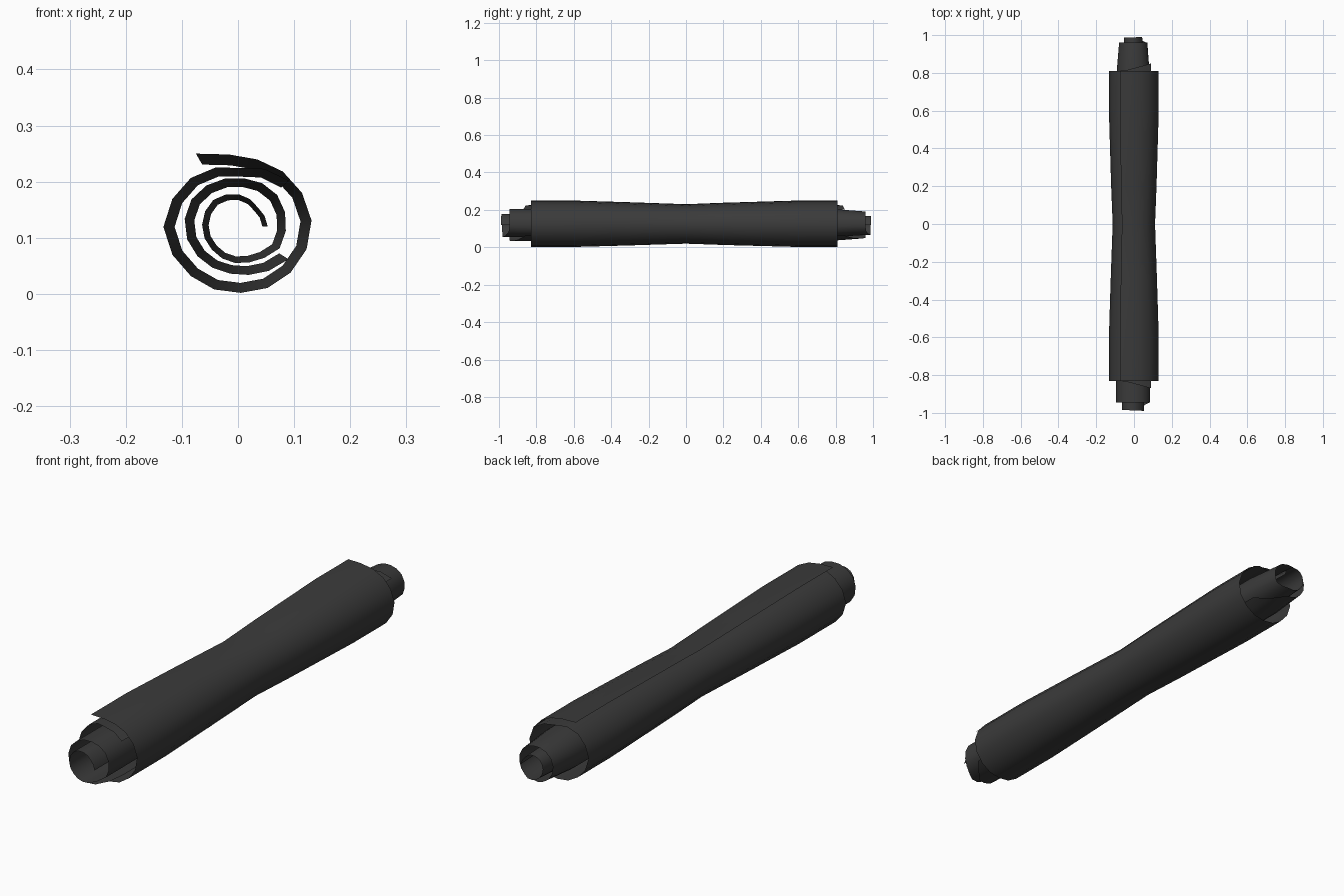
import bpy
import math

default_cube = bpy.data.objects.get("Cube")
if default_cube:
    bpy.data.objects.remove(default_cube)

AXIS_HEIGHT = 0.12


def make_material(name, colour):
    mat = bpy.data.materials.new(name)
    mat.use_nodes = True
    mat.diffuse_color = colour
    bsdf = mat.node_tree.nodes["Principled BSDF"]
    bsdf.inputs["Base Color"].default_value = colour
    bsdf.inputs["Roughness"].default_value = 0.9
    return mat


def interpolate(keys, t):
    """Linear interpolation through a list of (position, value) pairs."""
    if t <= keys[0][0]:
        return keys[0][1]
    for (a, va), (b, vb) in zip(keys, keys[1:]):
        if t <= b:
            return va + (vb - va) * (t - a) / (b - a)
    return keys[-1][1]


def rolled_sheet(name, spiral, front, back, waist, mat):
    """Spiral wound clockwise; spiral holds (angle in degrees, radius) pairs."""
    start, end = spiral[0][0], spiral[-1][0]
    steps = round((start - end) / 22.5)
    rows = [y for y, _ in waist[1:-1]]
    verts, faces = [], []
    for i in range(steps + 1):
        turned = (start - end) * i / steps
        radius = interpolate([(start - a, r) for a, r in spiral], turned)
        angle = math.radians(start - turned)
        ends = interpolate(front, turned), interpolate(back, turned)
        for y in (ends[0], *rows, ends[1]):
            r = radius * interpolate(waist, y)
            verts.append((r * math.cos(angle), y, AXIS_HEIGHT + r * math.sin(angle)))
    count = len(rows) + 2
    for i in range(steps):
        for j in range(count - 1):
            k = i * count + j
            faces.append((k, k + 1, k + count + 1, k + count))
    mesh = bpy.data.meshes.new(name)
    mesh.from_pydata(verts, [], faces)
    mesh.materials.append(mat)
    obj = bpy.data.objects.new(name, mesh)
    bpy.context.collection.objects.link(obj)
    bpy.ops.object.select_all(action="DESELECT")
    obj.select_set(True)
    bpy.context.view_layer.objects.active = obj
    bpy.ops.object.shade_smooth_by_angle(angle=math.radians(40))
    return obj


charcoal = make_material("charcoal", (0.043, 0.043, 0.043, 1))

# Outer wrap, with its free edge lifted at the top
rolled_sheet(
    "outer_wrap",
    spiral=[(120, 0.15), (90, 0.123), (45, 0.127), (0, 0.132), (-45, 0.124),
            (-90, 0.118), (-135, 0.122), (-180, 0.133), (-225, 0.121),
            (-240, 0.116), (-270, 0.104), (-318, 0.122)],
    front=[(0, -0.83), (360, -0.83), (438, -0.87)],
    back=[(0, 0.81), (360, 0.81), (438, 0.85)],
    waist=[(-0.83, 1), (-0.6, 1), (-0.3, 0.93), (0, 0.85), (0.2, 0.91),
           (0.6, 1), (0.81, 1)],
    mat=charcoal)

# Inner roll, wound about two turns and sticking out at both ends
rolled_sheet(
    "inner_roll",
    spiral=[(-33, 0.107), (-68, 0.09), (-97, 0.085), (-130, 0.087),
            (-180, 0.096), (-210, 0.096), (-270, 0.086), (-318, 0.09),
            (-360, 0.086), (-387, 0.084), (-420, 0.068), (-495, 0.062),
            (-540, 0.064), (-585, 0.065), (-640, 0.056), (-675, 0.049),
            (-720, 0.053)],
    front=[(0, -0.86), (50, -0.945), (350, -0.945), (400, -0.98), (687, -0.99)],
    back=[(0, 0.84), (50, 0.96), (350, 0.96), (400, 0.985), (687, 0.99)],
    waist=[(-0.99, 1), (-0.6, 1), (0, 0.82), (0.6, 0.97), (0.8, 0.97),
           (0.97, 0.82)],
    mat=charcoal)
